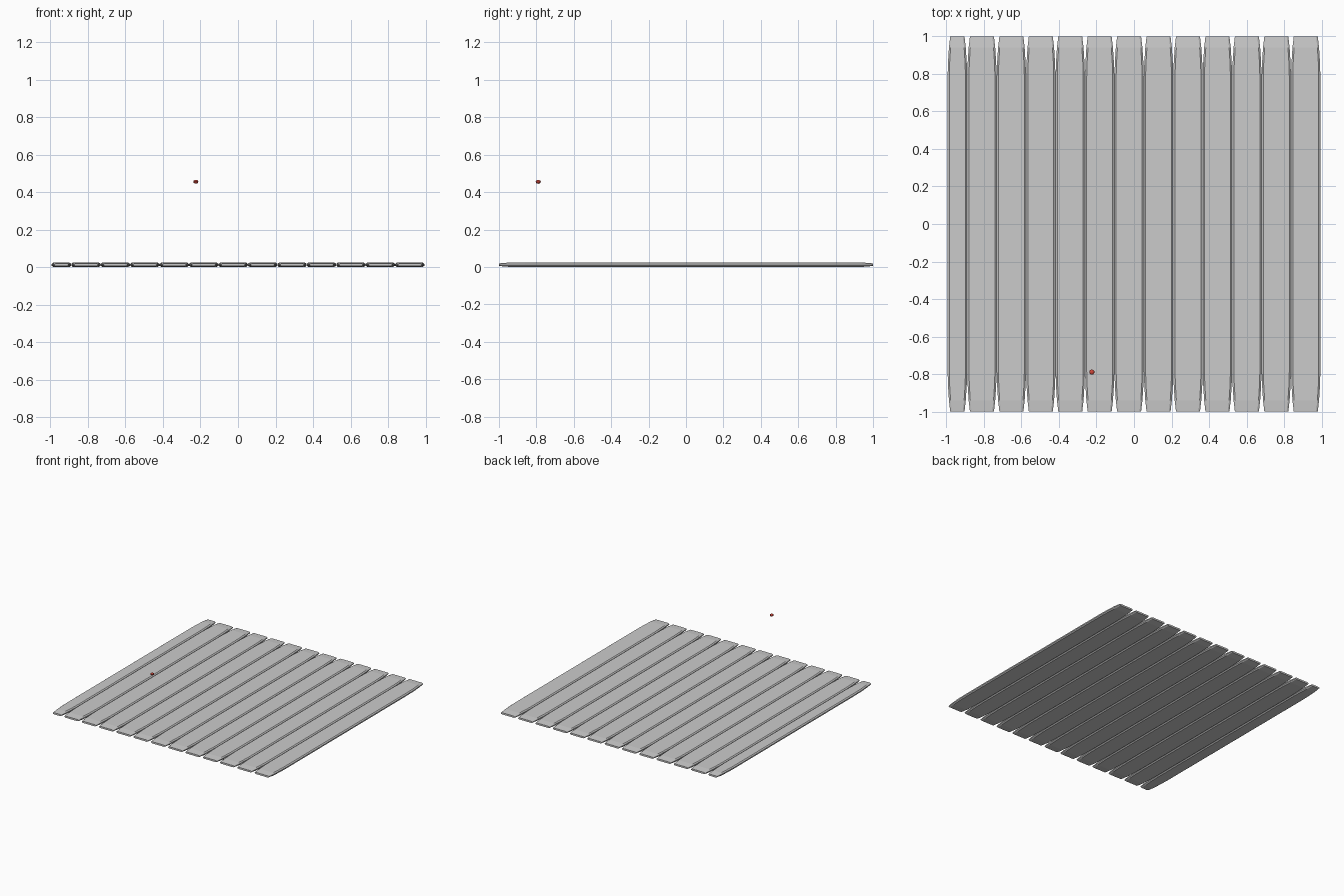
import bpy, bmesh

if "Cube" in bpy.data.objects:
    bpy.data.objects.remove(bpy.data.objects["Cube"])

PITCH = 0.157
RIGHT = 0.994
TOP = 0.024

# Stations along the plank: y, side inset, bottom z, top z
HALF = [(1.0, 0.014, 0.005, 0.019), (0.94, 0.007, 0.0, TOP),
        (0.86, 0.002, 0.0, TOP), (0.79, 0.0, 0.0, TOP)]
STATIONS = [(-y, i, b, t) for y, i, b, t in HALF] + HALF[::-1]


def plank(name, x0, x1):
    """Loft a chamfered section along y, tapering at both ends."""
    bm = bmesh.new()
    rings = []
    for y, inset, zb, zt in STATIONS:
        a, b = x0 + inset, x1 - inset
        c, d = 0.009, (zt - zb) * 0.3
        section = [(a + c, zb), (b - c, zb), (b, zb + d), (b, zt - d),
                   (b - c, zt), (a + c, zt), (a, zt - d), (a, zb + d)]
        rings.append([bm.verts.new((x, y, z)) for x, z in section])
    for r, s in zip(rings, rings[1:]):
        for k in range(8):
            n = (k + 1) % 8
            bm.faces.new((r[k], r[n], s[n], s[k]))
    bm.faces.new(rings[0])
    bm.faces.new(rings[-1])
    bmesh.ops.recalc_face_normals(bm, faces=bm.faces)
    mesh = bpy.data.meshes.new(name)
    bm.to_mesh(mesh)
    bm.free()
    obj = bpy.data.objects.new(name, mesh)
    bpy.context.collection.objects.link(obj)
    return obj


# Row of planks, the leftmost one narrower
gap = 0.001
for i in range(13):
    right = RIGHT - i * PITCH
    left = max(right - PITCH, -RIGHT - gap)
    plank(f"plank_{13 - i}", left + gap, right)

# Small red bead floating above the planks
bpy.ops.mesh.primitive_uv_sphere_add(segments=10, ring_count=6, radius=0.014,
                                     location=(-0.225, -0.79, 0.455))
bead = bpy.context.object
bead.name = "bead"
bead.scale.z = 0.75
red = bpy.data.materials.new("bead_red")
red.diffuse_color = (0.6, 0.06, 0.04, 1)
red.use_nodes = True
red.node_tree.nodes["Principled BSDF"].inputs["Base Color"].default_value = red.diffuse_color
bead.data.materials.append(red)
